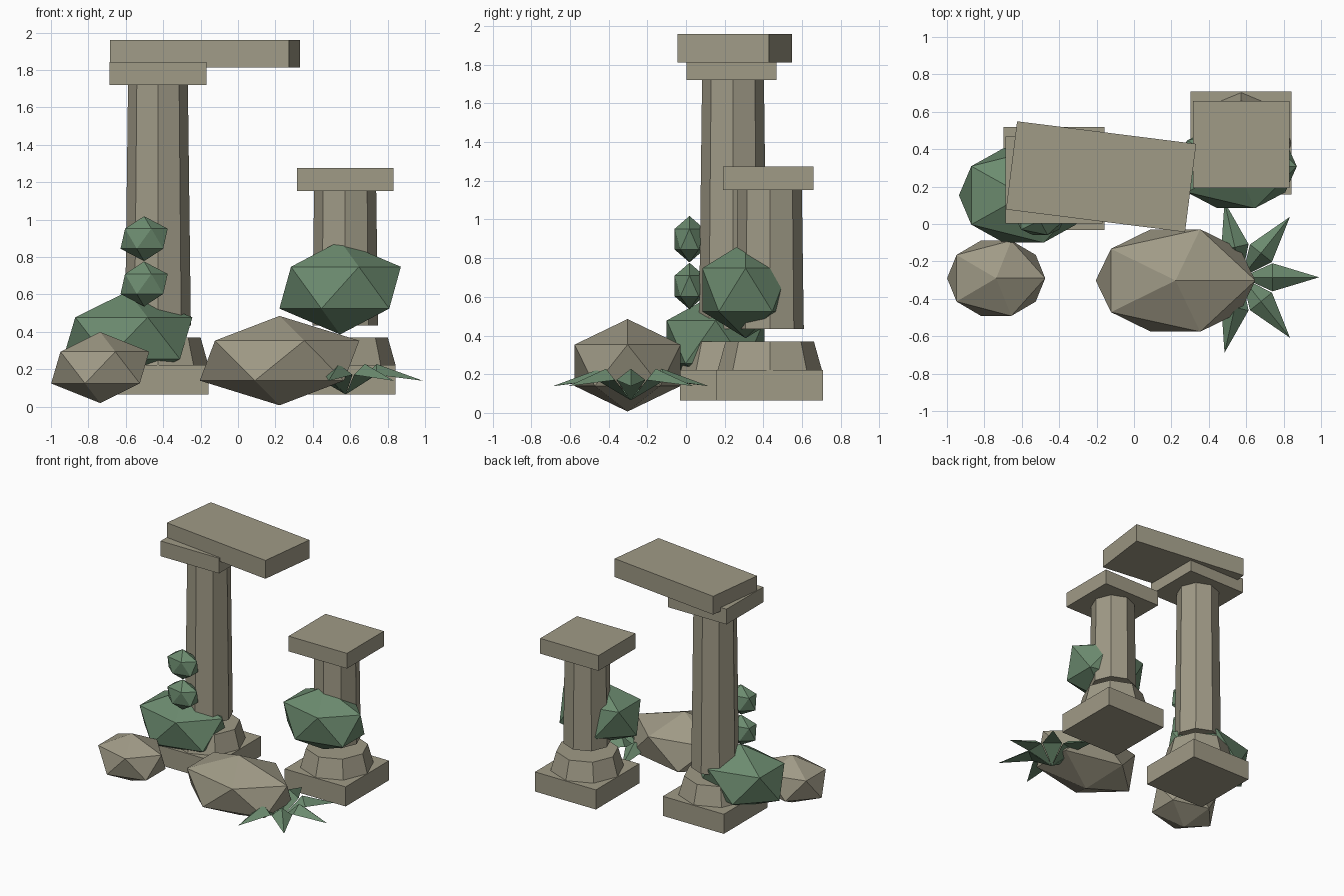
import bpy, bmesh, math
from mathutils import Matrix, Vector

if "Cube" in bpy.data.objects:
    bpy.data.objects.remove(bpy.data.objects["Cube"])


def material(name, rgb):
    m = bpy.data.materials.new(name)
    m.diffuse_color = (*rgb, 1)
    m.use_nodes = True
    m.node_tree.nodes["Principled BSDF"].inputs["Base Color"].default_value = m.diffuse_color
    return m


STONE = material("weathered_stone", (0.35, 0.325, 0.24))
GREEN = material("leaf_green", (0.15, 0.26, 0.16))


def finish(name, bm, mat):
    bmesh.ops.recalc_face_normals(bm, faces=bm.faces)
    me = bpy.data.meshes.new(name)
    bm.to_mesh(me)
    bm.free()
    me.materials.append(mat)
    ob = bpy.data.objects.new(name, me)
    bpy.context.collection.objects.link(ob)
    return ob


def box(name, center, size, turn=0):
    bm = bmesh.new()
    m = (Matrix.Translation(center) @ Matrix.Rotation(math.radians(turn), 4, 'Z')
         @ Matrix.Diagonal((*size, 1)))
    bmesh.ops.create_cube(bm, size=1, matrix=m)
    return finish(name, bm, STONE)


def octagon(name, x, y, z0, z1, r0, r1):
    # tapered eight-sided drum with corners on the axes
    bm = bmesh.new()
    bmesh.ops.create_cone(bm, cap_ends=True, segments=8, radius1=r0, radius2=r1,
                          depth=z1 - z0, matrix=Matrix.Translation((x, y, (z0 + z1) / 2)))
    return finish(name, bm, STONE)


def blob(name, center, scale, mat):
    # stretched icosahedron
    bm = bmesh.new()
    bmesh.ops.create_icosphere(bm, subdivisions=1, radius=1,
                               matrix=Matrix.Translation(center) @ Matrix.Diagonal((*scale, 1)))
    return finish(name, bm, mat)


def column(name, x, y, top, r_top):
    box(name + "_plinth", (x, y, 0.143), (0.54, 0.55, 0.157))
    octagon(name + "_foot", x, y, 0.22, 0.37, 0.27, 0.228)
    octagon(name + "_shaft", x, y, 0.434, top, 0.176, r_top)
    box(name + "_capital", (x, y - 0.008, top + 0.061), (0.517, 0.467, 0.122))


# ruined columns and the fallen lintel
column("tall_column", -0.428, 0.243, 1.72, 0.16)
column("short_column", 0.573, 0.433, 1.153, 0.166)
box("lintel", (-0.176, 0.253, 1.886), (0.965, 0.475, 0.147), -7.2)

# boulders
blob("large_boulder", (0.222, -0.302, 0.246), (0.477, 0.322, 0.239), STONE)
blob("small_boulder", (-0.737, -0.29, 0.209), (0.293, 0.237, 0.19), STONE)

# bushes and climbing tufts
blob("left_bush", (-0.59, 0.153, 0.366), (0.387, 0.297, 0.25), GREEN)
blob("right_bush", (0.546, 0.308, 0.636), (0.363, 0.263, 0.25), GREEN)
for i, z in enumerate((0.656, 0.898)):
    blob(f"ivy_tuft_{i + 1}", (-0.502, 0.018, z), (0.141, 0.09, 0.12), GREEN)

# spiky plant: seven creased leaves around one root
bm = bmesh.new()
for i in range(7):
    rot = Matrix.Rotation(i * math.tau / 7, 4, 'Z')
    pts = [(0, 0, 0.065), (0.165, 0.075, 0.17), (0.165, 0, 0.228),
           (0.165, -0.075, 0.17), (0.414, 0, 0.138)]
    root, left, ridge, right, tip = [
        bm.verts.new(rot @ Vector(p) + Vector((0.576, -0.285, 0))) for p in pts]
    for f in ((root, left, ridge), (root, ridge, right), (left, tip, ridge),
              (ridge, tip, right), (root, right, left), (left, right, tip)):
        bm.faces.new(f)
finish("spiky_plant", bm, GREEN)
